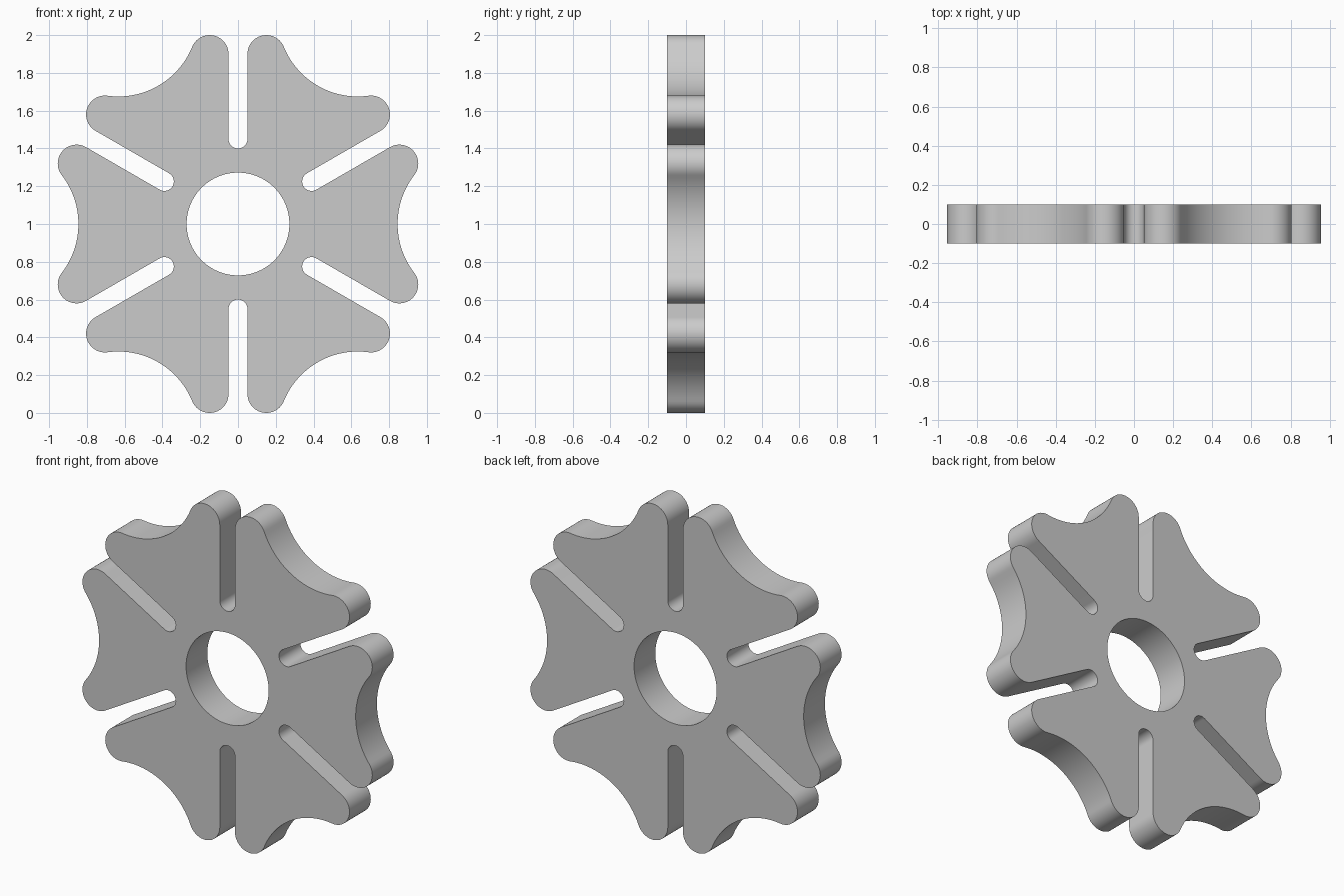
import bpy, bmesh
from math import sin, cos, atan2, hypot, radians, pi

if "Cube" in bpy.data.objects:
    bpy.data.objects.remove(bpy.data.objects["Cube"])

HOLE_R, THICK = 0.272, 0.2
SLOT_HALF, SLOT_END = 0.05, 0.45      # slot half width, centre of its round end
TIP_R, DIP = 0.1, 0.845               # lobe tip radius, depth of the concave rim
A30 = radians(30)


def arc(cx, cy, r, a0, a1, n):
    return [(cx + r * cos(a0 + (a1 - a0) * i / n),
             cy + r * sin(a0 + (a1 - a0) * i / n)) for i in range(n + 1)]


# One 60 degree sector: lower tip, concave rim, upper tip, slot end
off = SLOT_HALF + TIP_R
tx = 0.9 * cos(A30) + off * sin(A30)
ty = 0.9 * sin(A30) - off * cos(A30)
k = DIP - tx
R = (k * k + ty * ty - TIP_R ** 2) / (2 * (TIP_R - k))
D = DIP + R
t = atan2(ty, D - tx)
sector = (arc(tx, -ty, TIP_R, -4 * A30, t, 20)
          + arc(D, 0, R, pi + t, pi - t, 28)[1:-1]
          + arc(tx, ty, TIP_R, -t, 4 * A30, 20)
          + arc(SLOT_END * cos(A30), SLOT_END * sin(A30), SLOT_HALF,
                -2 * A30, -8 * A30, 16))

outline = []
for i in range(6):
    c, s = cos(i * 2 * A30), sin(i * 2 * A30)
    outline += [(x * c - y * s, x * s + y * c) for x, y in sector]
bore = arc(0, 0, HOLE_R, 0, 2 * pi, 96)[:-1]

# Filled flat profile with the centre bore, extruded to thickness
curve = bpy.data.curves.new("slotted_wheel", 'CURVE')
curve.dimensions = '2D'
curve.fill_mode = 'BOTH'
curve.extrude = THICK / 2
for loop in (outline, bore):
    sp = curve.splines.new('POLY')
    sp.points.add(len(loop) - 1)
    for p, (x, y) in zip(sp.points, loop):
        p.co = (x, y, 0, 1)
    sp.use_cyclic_u = True
wheel = bpy.data.objects.new("slotted_wheel", curve)
bpy.context.collection.objects.link(wheel)
wheel.location = (0, 0, 1)
wheel.rotation_euler = (pi / 2, 0, 0)

bpy.context.view_layer.objects.active = wheel
wheel.select_set(True)
bpy.ops.object.convert(target='MESH')
wheel = bpy.context.object

# Weld caps to the walls and smooth the round walls
bm = bmesh.new()
bm.from_mesh(wheel.data)
bmesh.ops.remove_doubles(bm, verts=bm.verts, dist=1e-5)
bmesh.ops.recalc_face_normals(bm, faces=bm.faces)
bm.to_mesh(wheel.data)
bm.free()
bpy.ops.object.shade_smooth_by_angle(angle=A30)
